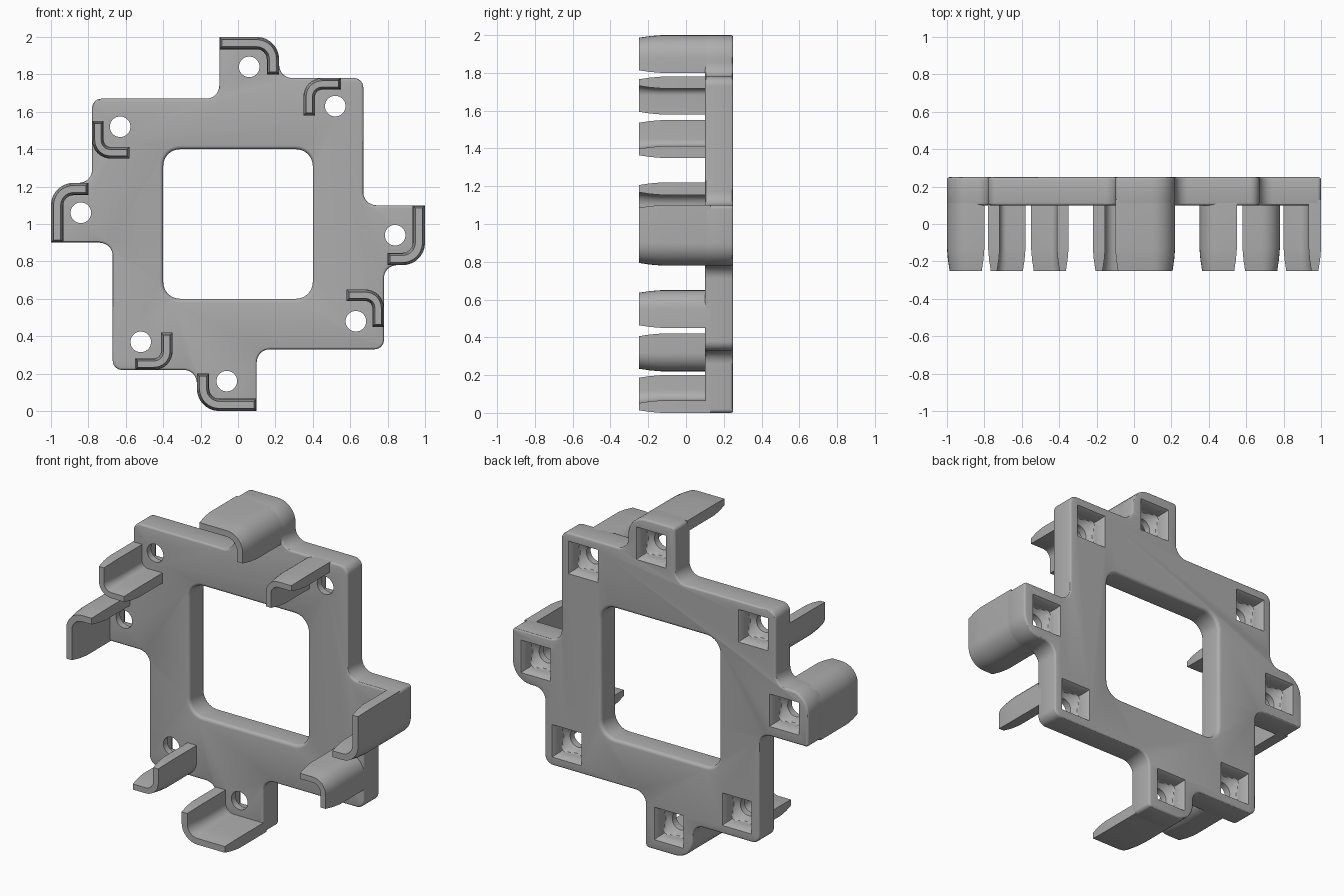
import bpy, bmesh
from math import sin, cos, pi, radians
from mathutils import Vector as V

if "Cube" in bpy.data.objects:
    bpy.data.objects.remove(bpy.data.objects["Cube"])

grey = bpy.data.materials.new("mid grey")
grey.use_nodes = True
grey.diffuse_color = (0.42, 0.42, 0.42, 1)
grey.node_tree.nodes["Principled BSDF"].inputs["Base Color"].default_value = grey.diffuse_color

FRONT, BACK, TIP = 0.10, 0.25, -0.25


def turn(p, k):
    """Quarter turns about the middle of the frame."""
    for _ in range(k):
        p = V((p.y, -p.x))
    return p


def arc(p, u, v, r, n=8):
    """Rounded right-angle corner at p between unit directions u and v."""
    c = p + r * (u + v)
    return [c - r * (v * cos(a) + u * sin(a)) for a in (i * pi / 2 / n for i in range(n + 1))]


def rounded(corners):
    pts = []
    for i, (p, r) in enumerate(corners):
        before, after = corners[i - 1][0], corners[(i + 1) % len(corners)][0]
        pts += arc(p, (before - p).normalized(), (after - p).normalized(), r)
    return pts


def loft(name, sections, bevel=0):
    """Solid through matching (outline, depth) sections, capped at both ends."""
    bm = bmesh.new()
    rings = [[bm.verts.new((p.x, y, p.y + 1)) for p in pts] for pts, y in sections]
    for a, b in zip(rings, rings[1:]):
        for i in range(len(a)):
            j = (i + 1) % len(a)
            bm.faces.new((a[i], a[j], b[j], b[i]))
    caps = [bm.faces.new(rings[0]), bm.faces.new(rings[-1])]
    bmesh.ops.recalc_face_normals(bm, faces=bm.faces)
    if bevel:
        bmesh.ops.bevel(bm, geom=[e for f in caps for e in f.edges], offset=bevel,
                        segments=3, profile=0.5, affect='EDGES')
    me = bpy.data.meshes.new(name)
    bm.to_mesh(me)
    bm.free()
    ob = bpy.data.objects.new(name, me)
    bpy.context.collection.objects.link(ob)
    me.materials.append(grey)
    return ob


def activate(ob):
    bpy.ops.object.select_all(action='DESELECT')
    ob.select_set(True)
    bpy.context.view_layer.objects.active = ob


def cut(ob, cutter):
    activate(ob)
    mod = ob.modifiers.new("cut", 'BOOLEAN')
    mod.operation, mod.solver, mod.object = 'DIFFERENCE', 'EXACT', cutter
    bpy.ops.object.modifier_apply(modifier=mod.name)
    bpy.data.objects.remove(cutter)


# Frame plate: one quarter of the outline, turned four times
quarter = [((-.10, 1), .02), ((.22, 1), .12), ((.22, .78), .07), ((.67, .78), .05), ((.67, .10), .07)]
outline = [(turn(V(p), k), r) for k in range(4) for p, r in quarter]
plate = loft("frame_plate", [(rounded(outline), FRONT), (rounded(outline), BACK)], 0.012)

# Central window with softly rounded rims
f = 0.02
steps = [(f * (1 - sin(a)), f * (1 - cos(a))) for a in (i * pi / 8 for i in range(5))]
rim = [(f + .001, -.02)] + steps


def window(grow):
    return rounded([(turn(V((.4 + grow, .4 + grow)), k), .09 + grow) for k in range(4)])


sections = [(window(g), FRONT + d) for g, d in rim]
sections += [(window(g), BACK - d) for g, d in reversed(rim)]
cut(plate, loft("window_cutter", sections))


# Screw holes opening through a cone into square pockets at the back
def pocket_ring(centre, cone, half):
    ring = []
    for i in range(48):
        d = V((cos(i * pi / 24), sin(i * pi / 24)))
        ring.append(centre + d * min(cone, half / max(abs(d.x), abs(d.y))))
    return ring


profile = [(.05, .055, .085), (.14, .055, .085)]
profile += [(.14 + .01 * i, .055 + .014 * i, .085) for i in range(1, 6)]
profile += [(.225, 1, .085), (.251, 1, .1)]
for k in range(4):
    for spot in ((.06, .84), (.52, .63)):
        c = turn(V(spot), k)
        cut(plate, loft("pocket_cutter", [(pocket_ring(c, r, h), y) for y, r, h in profile]))


# Angled clips with tapered tips
def clip_section(a, c, b, r, t, short):
    u, v = (a - c).normalized(), (b - c).normalized()
    a, b = a - u * short, b - v * short
    outer = [a - t * v] + arc(c - t * (u + v), u, v, r + t) + [b - t * u]
    inner = [a + t * v] + arc(c + t * (u + v), u, v, r - t) + [b + t * u]
    return outer + inner[::-1]


clips = {
    "outer_clip": ((-.10, .967), (.187, .967), (.187, .80), .087, .033),
    "inner_clip": ((.381, .58), (.381, .749), (.55, .749), .068, .031),
}
parts = [plate]
for k in range(4):
    for name, (a, c, b, r, t) in clips.items():
        a, c, b = (turn(V(p), k) for p in (a, c, b))
        stations = [(.13, 0), (-.13, 0), (-.19, .005), (TIP, .014)]
        parts.append(loft(f"{name}_{k + 1}",
                          [(clip_section(a, c, b, r, t - thin, thin), y) for y, thin in stations]))

for ob in parts:
    activate(ob)
    bpy.ops.object.shade_smooth_by_angle(angle=radians(30))
